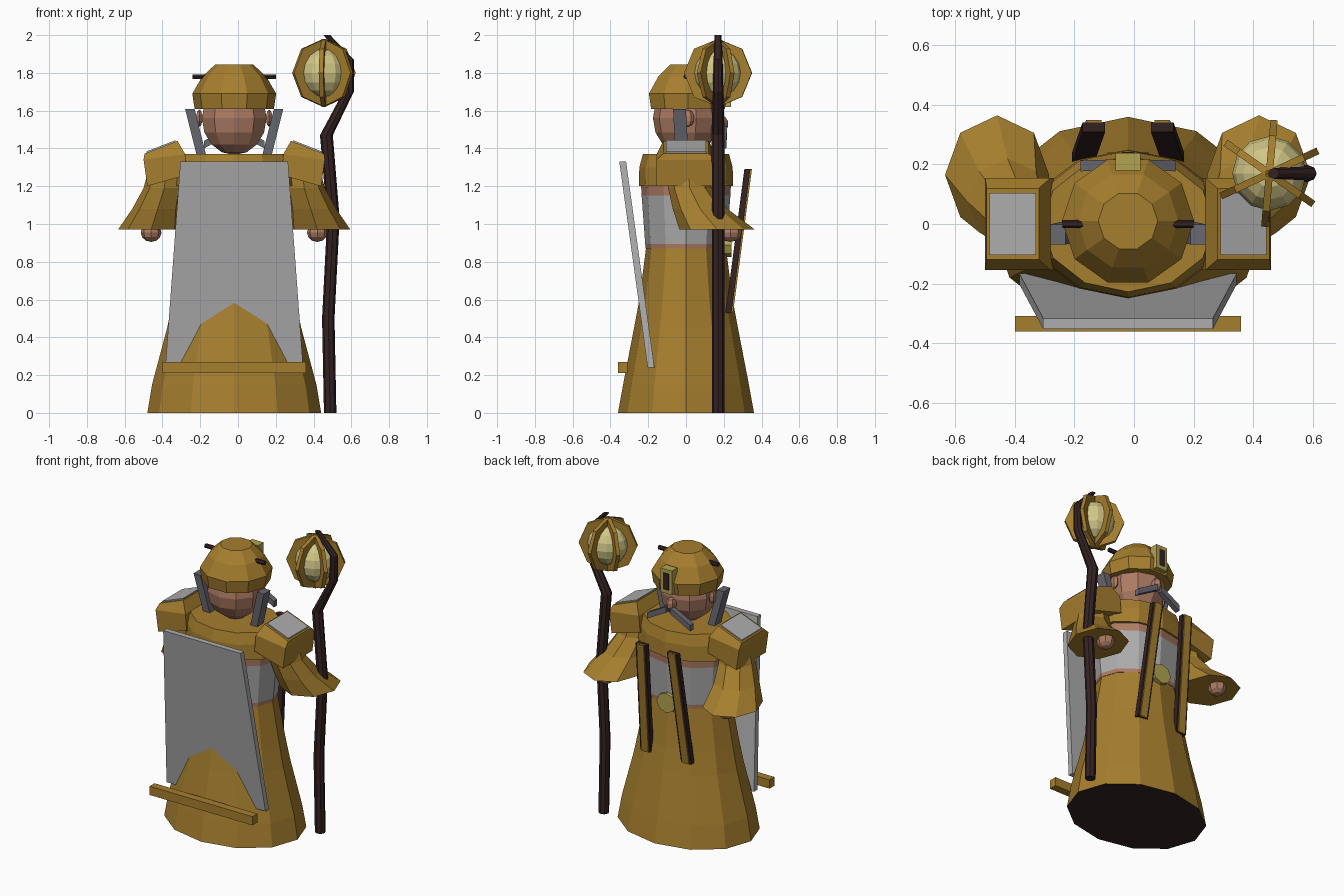
import bpy, bmesh, math
from mathutils import Vector as V

cube = bpy.data.objects.get("Cube")
if cube:
    bpy.data.objects.remove(cube, do_unlink=True)

C = -0.02  # body centre line
X, Y, Z = V((1, 0, 0)), V((0, 1, 0)), V((0, 0, 1))


def material(name, rgb):
    m = bpy.data.materials.new(name)
    m.use_nodes = True
    col = (*rgb, 1)
    m.diffuse_color = col
    m.node_tree.nodes["Principled BSDF"].inputs["Base Color"].default_value = col
    return m


brass = material("ochre brass", (0.38, 0.21, 0.027))
grey = material("light grey", (0.42, 0.42, 0.42))
skin = material("skin", (0.42, 0.2, 0.125))
dark = material("dark wood", (0.035, 0.016, 0.016))
steel = material("slate grey", (0.14, 0.14, 0.165))
glow = material("pale glow", (0.64, 0.57, 0.24))
gold = material("pale gold", (0.45, 0.37, 0.08))


def ring(c, a, b, n):
    """Ellipse of n points around c with half-axes a and b."""
    return [V(c) + a * math.cos(math.tau * i / n) + b * math.sin(math.tau * i / n)
            for i in range(n)]


def rect(c, a, b):
    return [V(c) + a * i + b * j for i, j in ((-1, -1), (1, -1), (1, 1), (-1, 1))]


def solid(name, rings, mat, closed=False):
    """Skin a list of point rings; cap the ends or join them in a loop."""
    bm = bmesh.new()
    vs = [[bm.verts.new(p) for p in r] for r in rings]
    n = len(vs[0])
    pairs = list(zip(vs, vs[1:])) + ([(vs[-1], vs[0])] if closed else [])
    for lo, hi in pairs:
        for i in range(n):
            j = (i + 1) % n
            bm.faces.new((lo[i], lo[j], hi[j], hi[i]))
    if not closed:
        bm.faces.new(vs[0])
        bm.faces.new(vs[-1])
    bmesh.ops.recalc_face_normals(bm, faces=bm.faces)
    me = bpy.data.meshes.new(name)
    bm.to_mesh(me)
    bm.free()
    me.materials.append(mat)
    ob = bpy.data.objects.new(name, me)
    bpy.context.collection.objects.link(ob)
    return ob


def lathe(name, profile, mat, n=12, cx=C, cy=0):
    return solid(name, [ring((cx, cy, z), X * rx, Y * ry, n) for z, rx, ry in profile], mat)


def ball(name, c, size, mat, seg=10, rings=8):
    bpy.ops.mesh.primitive_uv_sphere_add(segments=seg, ring_count=rings, radius=1, location=c)
    ob = bpy.context.object
    ob.name, ob.scale = name, size
    ob.data.materials.append(mat)


# Robe with a dark underside
robe = lathe("robe", [(0, .46, .36), (.15, .435, .333), (.45, .355, .275),
                      (.6, .325, .247), (.87, .275, .212)], brass)
robe.data.materials.append(dark)
for f in robe.data.polygons:
    f.material_index = int(f.normal.z < -0.9)

# Torso bands and shoulder mantle
lathe("waist_band", [(.87, .278, .214), (.895, .28, .216)], skin)
lathe("torso", [(.895, .28, .216), (1.15, .305, .235)], grey)
lathe("chest_band", [(1.15, .305, .235), (1.21, .308, .238)], skin)
lathe("mantle", [(1.2, .33, .25), (1.3, .32, .247), (1.37, .29, .228)], brass)

# Head, helmet and face
ball("head", (C, 0, 1.56), (.18, .175, .195), skin)
lathe("helmet", [(1.61, .21, .205), (1.69, .222, .217), (1.78, .17, .165),
                 (1.845, .1, .098)], brass, n=10, cy=.01)
ball("nose", (C, .185, 1.53), (.03, .04, .045), skin, 6, 5)
solid("helmet_badge", [rect((C, y, 1.7), X * .042, Z * .08) for y in (.18, .238)], gold)
solid("badge_inset", [rect((C, y, 1.7), X * .02, Z * .055) for y in (.238, .242)], dark)

for s, side in ((-1, "right"), (1, "left")):
    def at(x, y, z):
        return V((C + s * x, y, z))

    ball(side + "_ear", at(.185, .01, 1.56), (.02, .035, .045), skin, 6, 5)
    solid(side + "_horn", [ring(at(x, 0, 1.78), Y * .014, Z * .014, 6) for x in (.13, .22)], dark)
    solid(side + "_moustache", [rect(at(x, y, z), Y * .018, Z * .02) for x, y, z in
                                ((.015, .2, 1.5), (.16, .195, 1.42))], steel)
    solid(side + "_collar_blade", [rect(at(x, y, z), X * .025, Y * .034) for x, y, z in
                                   ((.17, -.02, 1.35), (.235, -.035, 1.61))], steel)

    # Pauldron: inner and outer edge heights differ, so each ring slopes
    def slope(xi, zi, xo, zo, hy):
        return [at(xi, -hy, zi), at(xo, -hy, zo), at(xo, hy, zo), at(xi, hy, zi)]

    solid(side + "_pauldron", [slope(.25, 1.26, .46, 1.2, .155), slope(.26, 1.37, .48, 1.34, .155),
                               slope(.3, 1.44, .475, 1.372, .12)], brass)
    solid(side + "_pauldron_plate", [slope(.31, 1.436 + d, .465, 1.376 + d, .105)
                                     for d in (0, .008)], grey)

    # Flared sleeve and hand
    solid(side + "_sleeve", [ring(at(x, y, z), X * rx, Y * ry, 8) for x, y, z, rx, ry in
                             ((.36, .01, 1.3, .09, .1), (.37, .02, 1.19, .11, .115),
                              (.405, .075, 1.08, .135, .145), (.44, .165, .97, .175, .2))], brass)
    ball(side + "_hand", at(.44, .235, .955), (.055, .06, .05), skin, 8, 6)

    # Hanging strap with brass facing
    ends = ((.15, .225, .53), (.115, .325, 1.29))
    solid(side + "_strap", [rect(at(*p), X * .038, Y * .016) for p in ends], dark)
    solid(side + "_strap_facing", [rect(at(*p) + Y * .018, X * .026, Y * .006)
                                   for p in ends], brass)

solid("buckle", [ring((C, y, .89), X * .07, Z * .065, 8) for y in (.19, .24)], gold)

# Leaning front panel and its cross bar
solid("front_panel", [rect((C, y, z), X * w, Y * .018) for y, z, w in
                      ((-.185, .24, .365), (-.335, 1.33, .285))], grey)
solid("panel_bar", [rect((x, -.335, .24), Y * .026, Z * .029) for x in (-.4, .36)], brass)

# Crooked staff
solid("staff", [ring((x, .17, z), X * r, Y * r, 8) for x, z, r in
                ((.488, 0, .033), (.478, .5, .033), (.505, 1.03, .033), (.468, 1.47, .034),
                 (.585, 1.7, .028), (.59, 1.87, .024), (.47, 2.0, .018))], dark)

# Lantern: glowing core in three crossed octagonal ribs
core = V((.455, .17, 1.8))
ball("lantern_core", core, (.125, .125, .13), glow, 12, 8)
for k in range(3):
    ang = math.radians(25 + 60 * k)
    flat = V((math.cos(ang), math.sin(ang), 0))
    across = V((-flat.y, flat.x, 0)) * .012
    spokes = [flat * math.cos(math.tau * i / 8) + Z * math.sin(math.tau * i / 8) for i in range(8)]
    solid("lantern_rib", [rect(core + d * .15, d * .03, across) for d in spokes], brass, closed=True)
